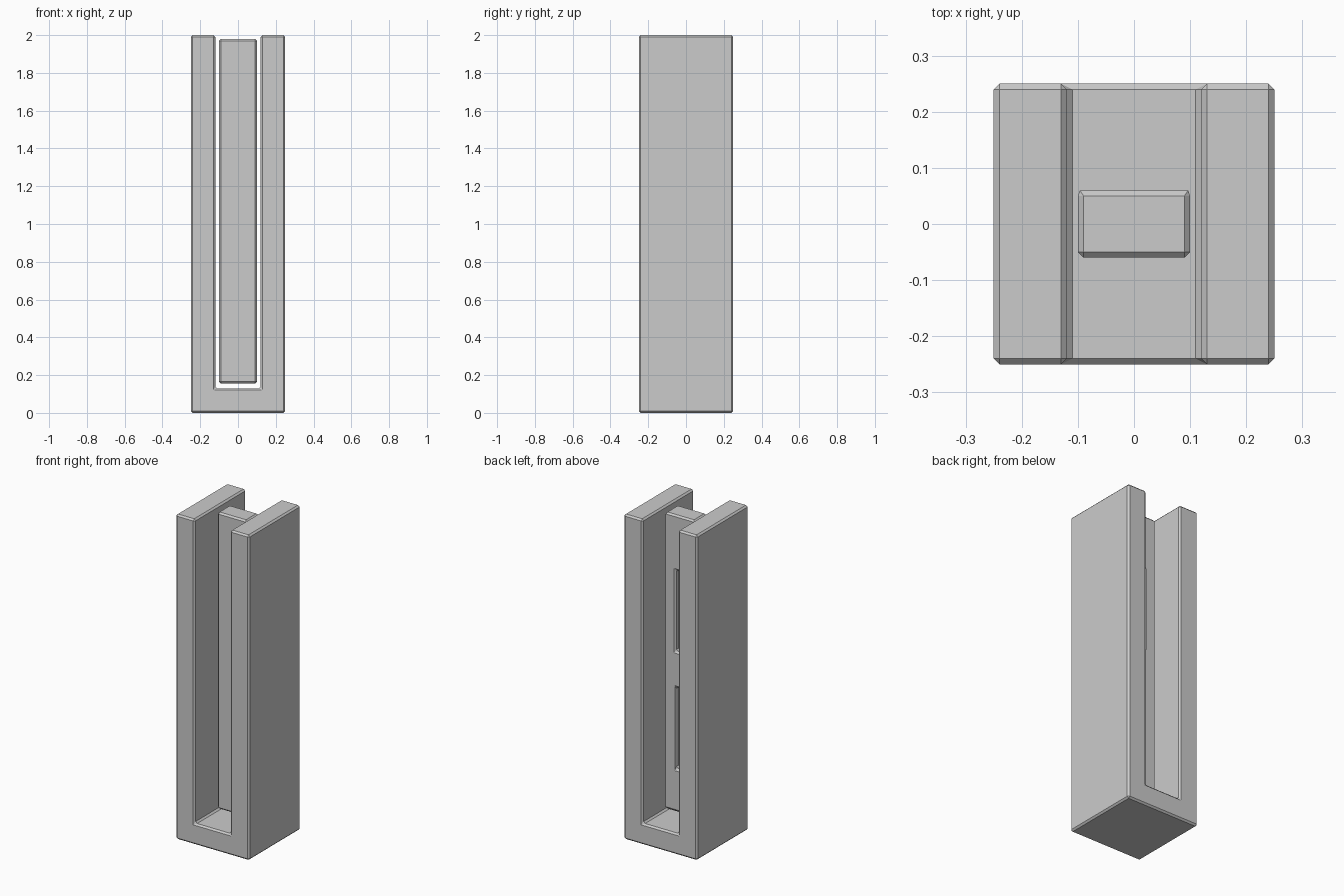
import bpy

if "Cube" in bpy.data.objects:
    bpy.data.objects.remove(bpy.data.objects["Cube"])


def finish(obj, width=0.01):
    # single-segment chamfer on every hard edge
    mod = obj.modifiers.new("chamfer", 'BEVEL')
    mod.width = width
    mod.segments = 1
    mod.limit_method = 'ANGLE'


def extrude_profile(name, pts, y0, y1):
    # closed x-z outline swept along y
    n = len(pts)
    verts = [(x, y0, z) for x, z in pts] + [(x, y1, z) for x, z in pts]
    faces = [list(range(n)), list(range(2 * n - 1, n - 1, -1))]
    faces += [[(i + 1) % n, i, n + i, n + (i + 1) % n] for i in range(n)]
    mesh = bpy.data.meshes.new(name)
    mesh.from_pydata(verts, [], faces)
    obj = bpy.data.objects.new(name, mesh)
    bpy.context.collection.objects.link(obj)
    return obj


def rect(x0, x1, z0, z1):
    return [(x0, z0), (x1, z0), (x1, z1), (x0, z1)]


# U-shaped housing, open at the front, back and top
half = [(0.25, 0), (0.25, 2), (0.12, 2), (0.12, 0.13)]
outline = half + [(-x, z) for x, z in reversed(half)]
housing = extrude_profile("housing", outline, -0.25, 0.25)
finish(housing)

# slim bar standing in the slot
bar = extrude_profile("inner_bar", rect(-0.1, 0.1, 0.155, 1.98), -0.06, 0.06)

# two shallow pockets in the back of the bar
for i, (z0, z1) in enumerate([(0.42, 0.92), (1.14, 1.64)]):
    cutter = extrude_profile(f"pocket_cutter_{i}", rect(-0.03, 0.03, z0, z1), 0.02, 0.1)
    cutter.hide_render = True
    cutter.hide_viewport = True
    mod = bar.modifiers.new(f"pocket_{i}", 'BOOLEAN')
    mod.operation = 'DIFFERENCE'
    mod.solver = 'EXACT'
    mod.object = cutter
finish(bar)
